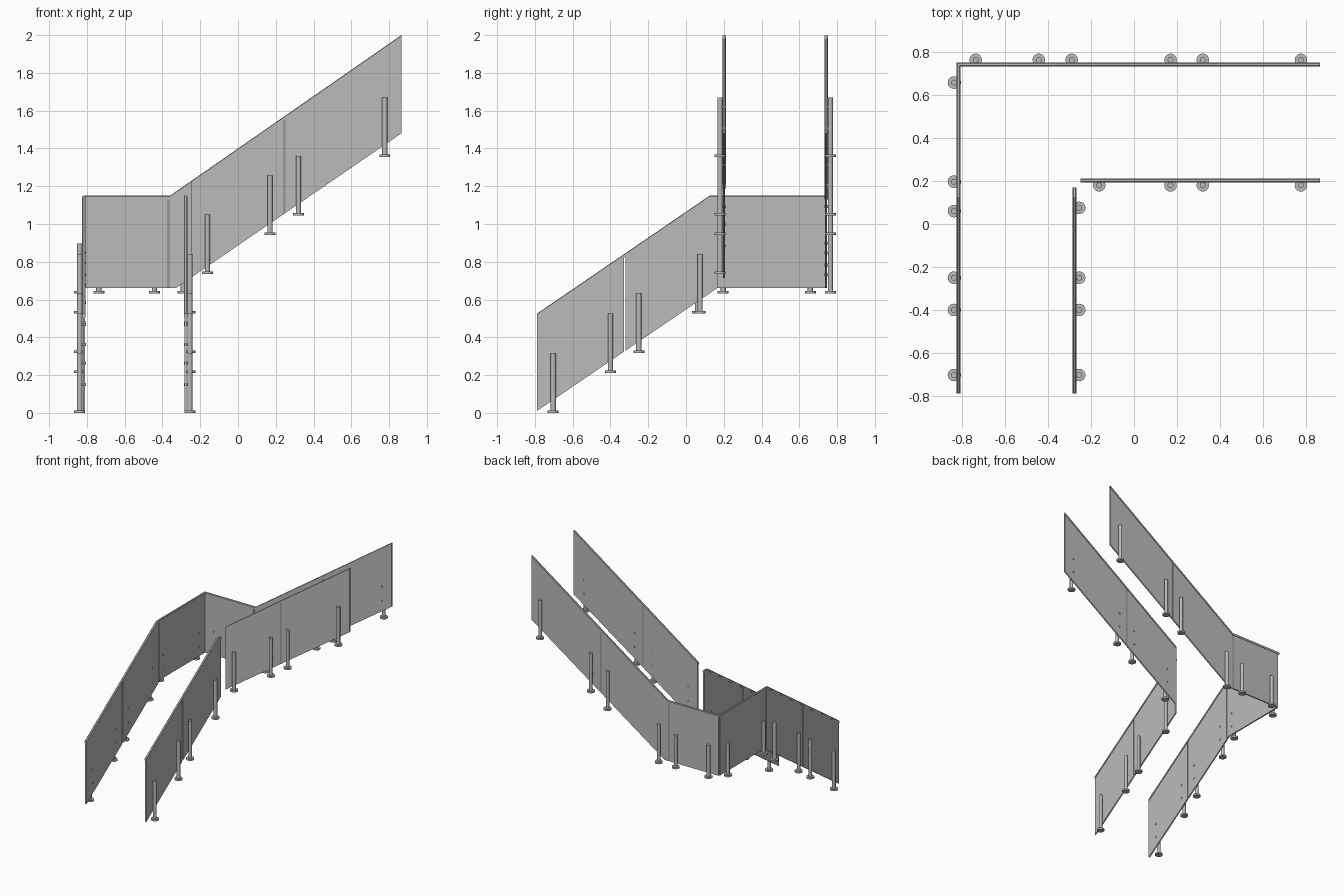
import bpy, bmesh, math
from mathutils import Vector, Matrix

if "Cube" in bpy.data.objects:
    bpy.data.objects.remove(bpy.data.objects["Cube"])


def mat(name, v):
    m = bpy.data.materials.new(name)
    m.diffuse_color = (v, v, v, 1)
    m.use_nodes = True
    m.node_tree.nodes["Principled BSDF"].inputs["Base Color"].default_value = m.diffuse_color
    return m


GREY = mat("satin grey", 0.5)
SEAM = mat("seam grey", 0.32)


def finish(bm, name, material, smooth=False):
    bmesh.ops.recalc_face_normals(bm, faces=bm.faces)
    me = bpy.data.meshes.new(name)
    bm.to_mesh(me)
    bm.free()
    me.materials.append(material)
    ob = bpy.data.objects.new(name, me)
    bpy.context.collection.objects.link(ob)
    if smooth:
        bpy.context.view_layer.objects.active = ob
        ob.select_set(True)
        bpy.ops.object.shade_smooth_by_angle(angle=math.radians(35))
        ob.select_set(False)
    return ob


# piecewise heights of the two flights: lower runs along y, upper along x
def ytop(t): return 1.15 + min(0, (t - 0.125) * 0.683)
def ybot(t): return 0.66 + min(0, (t - 0.165) * 0.681)
def xtop(t): return 1.15 + max(0, (t + 0.36) * 0.694)
def xbot(t): return 0.66 + max(0, (t + 0.33) * 0.686)


RUNS = {'y': (ytop, ybot, (0.125, 0.165)), 'x': (xtop, xbot, (-0.36, -0.33))}


# glass panel: upright sheet between a and b on a wall line
def panel(name, axis, wall, a, b, thick=0.011, material=GREY):
    top, bot, breaks = RUNS[axis]
    ts = [a] + [t for t in breaks if a < t < b] + [b]
    outline = [(t, bot(t)) for t in ts] + [(t, top(t) - 0.012) for t in reversed(ts)]

    def place(t, z):
        return (t, wall - thick / 2, z) if axis == 'x' else (wall - thick / 2, t, z)
    bm = bmesh.new()
    f = bm.faces.new([bm.verts.new(place(*p)) for p in outline])
    ext = bmesh.ops.extrude_face_region(bm, geom=[f])
    d = (0, thick, 0) if axis == 'x' else (thick, 0, 0)
    bmesh.ops.translate(bm, vec=d, verts=[v for v in ext['geom'] if isinstance(v, bmesh.types.BMVert)])
    finish(bm, name, material)


# handrail: rounded-top section swept along a path with mitred corners
SECTION = [(-0.009, -0.019), (-0.009, -0.004), (-0.005, 0), (0.005, 0), (0.009, -0.004), (0.009, -0.019)]


def rail(name, pts):
    bm = bmesh.new()
    pts = [Vector(p) for p in pts]
    rings = []
    for i, p in enumerate(pts):
        ns = []
        for q, r in ((i - 1, i), (i, i + 1)):
            if q >= 0 and r < len(pts):
                d = (pts[r] - pts[q]).xy.normalized()
                ns.append(Vector((-d.y, d.x)))
        n = sum(ns, Vector((0, 0))).normalized()
        n = n / n.dot(ns[0])
        rings.append([bm.verts.new((p.x + n.x * o, p.y + n.y * o, p.z + h)) for o, h in SECTION])
    k = len(SECTION)
    for r0, r1 in zip(rings, rings[1:]):
        for j in range(k):
            bm.faces.new((r0[j], r0[(j + 1) % k], r1[(j + 1) % k], r1[j]))
    bm.faces.new(rings[0])
    bm.faces.new(rings[-1])
    finish(bm, name, GREY)


def cyl(bm, centre, r, depth, rot=None, seg=24):
    m = Matrix.Translation(centre) @ (rot or Matrix.Identity(4))
    bmesh.ops.create_cone(bm, cap_ends=True, segments=seg, radius1=r, radius2=r, depth=depth, matrix=m)


# post: foot disc, upright and two bolts through the glass
def post(name, axis, wall, side, t, z, flat=False):
    h = 0.265 if flat else 0.315
    off = wall + side * 0.022
    x, y = (t, off) if axis == 'x' else (off, t)
    bm = bmesh.new()
    cyl(bm, (x, y, z + 0.0065), 0.029, 0.013, seg=32)
    cyl(bm, (x, y, z + h / 2), 0.0135, h)
    rot = Matrix.Rotation(math.pi / 2, 4, 'X' if axis == 'x' else 'Y')
    for dz in (h - 0.165, h - 0.05):
        c = wall + side * 0.004
        p = (t, c, z + dz) if axis == 'x' else (c, t, z + dz)
        cyl(bm, p, 0.0075, 0.028, rot, 16)
    finish(bm, name, GREY, True)


OX, OY, IX, IY, S, E = -0.816, 0.742, -0.277, 0.202, -0.79, 0.865

# glass
panel("outer_lower_glass_1", 'y', OX, S, -0.329)
panel("outer_lower_glass_2", 'y', OX, -0.321, 0.137)
panel("outer_landing_glass_left", 'y', OX, 0.145, OY - 0.006)
panel("outer_landing_glass_back", 'x', OY, OX, -0.375)
panel("outer_upper_glass_1", 'x', OY, -0.36, 0.238)
panel("outer_upper_glass_2", 'x', OY, 0.252, E)
panel("inner_lower_glass_1", 'y', IX, S, -0.329)
panel("inner_lower_glass_2", 'y', IX, -0.321, 0.168)
panel("inner_upper_glass_1", 'x', IY, -0.25, 0.238)
panel("inner_upper_glass_2", 'x', IY, 0.252, E)
# seam strips between the upper panels
panel("landing_seam", 'x', OY, -0.375, -0.36, 0.006, SEAM)
panel("outer_upper_seam", 'x', OY, 0.238, 0.252, 0.006, SEAM)
panel("inner_upper_seam", 'x', IY, 0.238, 0.252, 0.006, SEAM)

# handrails
rail("outer_handrail", [(OX, S, ytop(S)), (OX, 0.125, 1.15), (OX, OY, 1.15), (-0.36, OY, 1.15), (E, OY, xtop(E))])
rail("inner_lower_handrail", [(IX, S, ytop(S)), (IX, 0.125, 1.15), (IX, 0.17, 1.15)])
rail("inner_upper_handrail", [(-0.25, IY, xtop(-0.25)), (E, IY, xtop(E))])

# posts on the sloping flights
for i, (t, z) in enumerate([(-0.703, 0.0), (-0.4, 0.212), (-0.25, 0.318), (0.06, 0.527)]):
    post(f"outer_lower_post_{i}", 'y', OX, -1, t, z)
    post(f"inner_lower_post_{i}", 'y', IX, 1, t + (0.015 if i == 3 else 0), z)
for i, (t, z) in enumerate([(-0.29, 0.633), (0.17, 0.942), (0.32, 1.046), (0.777, 1.356)]):
    post(f"outer_upper_post_{i}", 'x', OY, 1, t, z)
    post(f"inner_upper_post_{i}", 'x', IY, -1, -0.162 if i == 0 else t, 0.735 if i == 0 else z)
# posts on the landing
for i, t in enumerate((0.197, 0.658)):
    post(f"landing_left_post_{i}", 'y', OX, -1, t, 0.633, True)
for i, t in enumerate((-0.737, -0.443)):
    post(f"landing_back_post_{i}", 'x', OY, 1, t, 0.633, True)
